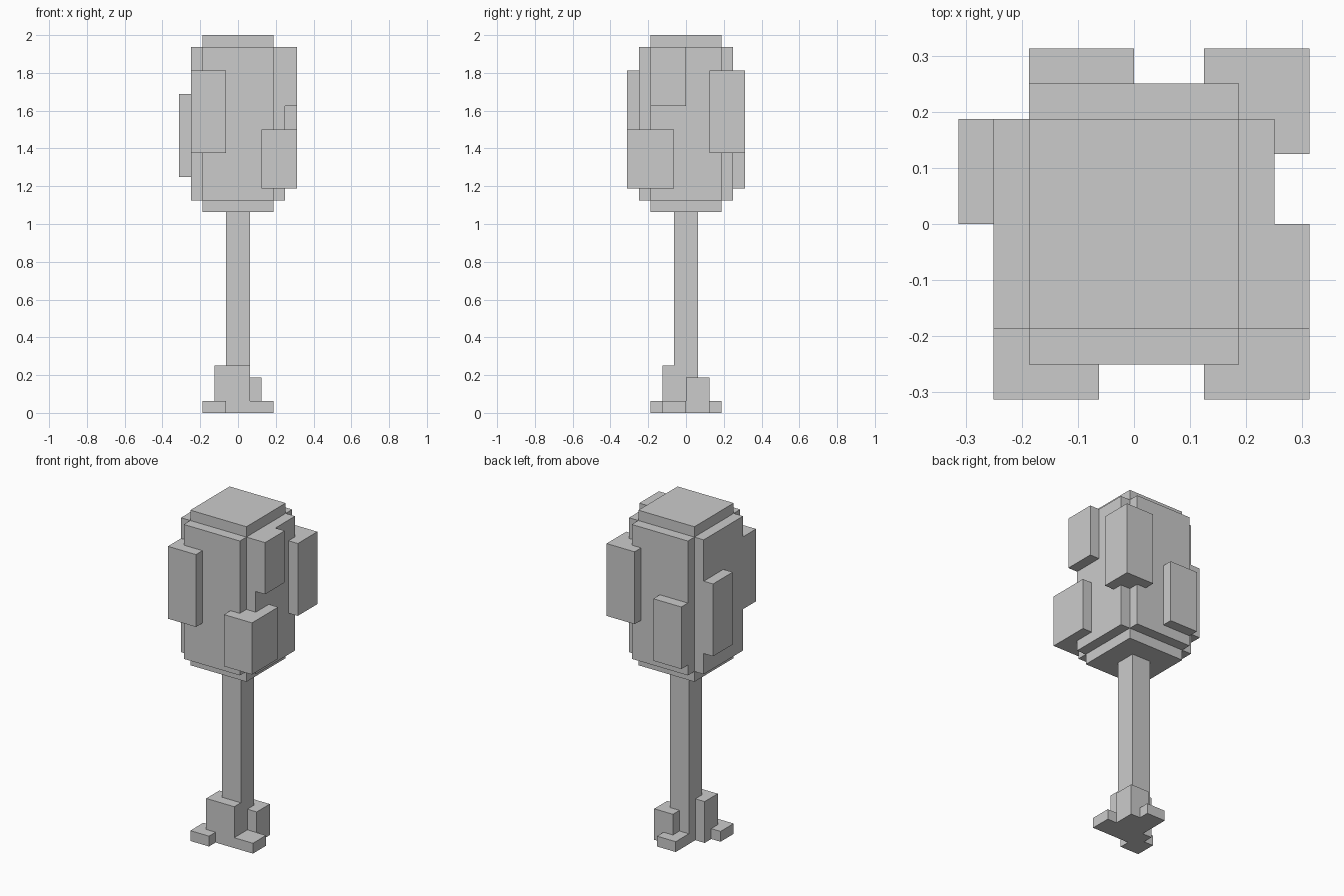
import bpy
import bmesh

if "Cube" in bpy.data.objects:
    bpy.data.objects.remove(bpy.data.objects["Cube"])

U = 1 / 16  # one block unit; the tree is 32 units tall


def box(name, x, y, z):
    """Axis-aligned box from (min, max) ranges in block units."""
    bm = bmesh.new()
    bmesh.ops.create_cube(bm, size=1)
    for v in bm.verts:
        for i, (lo, hi) in enumerate((x, y, z)):
            v.co[i] = (hi if v.co[i] > 0 else lo) * U
    mesh = bpy.data.meshes.new(name)
    bm.to_mesh(mesh)
    bm.free()
    obj = bpy.data.objects.new(name, mesh)
    bpy.context.collection.objects.link(obj)
    return obj


# Trunk
box("trunk", (-1, 1), (-1, 1), (0, 17))

# Roots of different heights around the trunk foot
box("tall_root", (-2, 1), (-2, 0), (0, 4))
box("right_root", (0, 2), (0, 2), (0, 3))
box("low_root_right", (1, 3), (-2, 0), (0, 1))
box("low_root_left", (-3, -1), (-3, -1), (0, 1))
box("low_root_back", (-1, 1), (1, 3), (0, 1))

# Canopy: three crossed boxes give the stepped edges
box("canopy_core", (-3, 3), (-3, 3), (17, 32))
box("canopy_wide", (-4, 4), (-3, 3), (18, 31))
box("canopy_deep", (-3, 3), (-4, 4), (18, 31))

# Leaf clumps standing out from the canopy
box("leaf_front_left", (-4, -1), (-5, -3), (22, 29))
box("leaf_front_right", (2, 5), (-5, -1), (19, 24))
box("leaf_right_upper", (4, 5), (-3, 0), (26, 31))
box("leaf_back_right", (2, 5), (2, 5), (22, 29))
box("leaf_back_left", (-3, 0), (4, 5), (19, 25))
box("leaf_left", (-5, -4), (0, 3), (20, 27))
